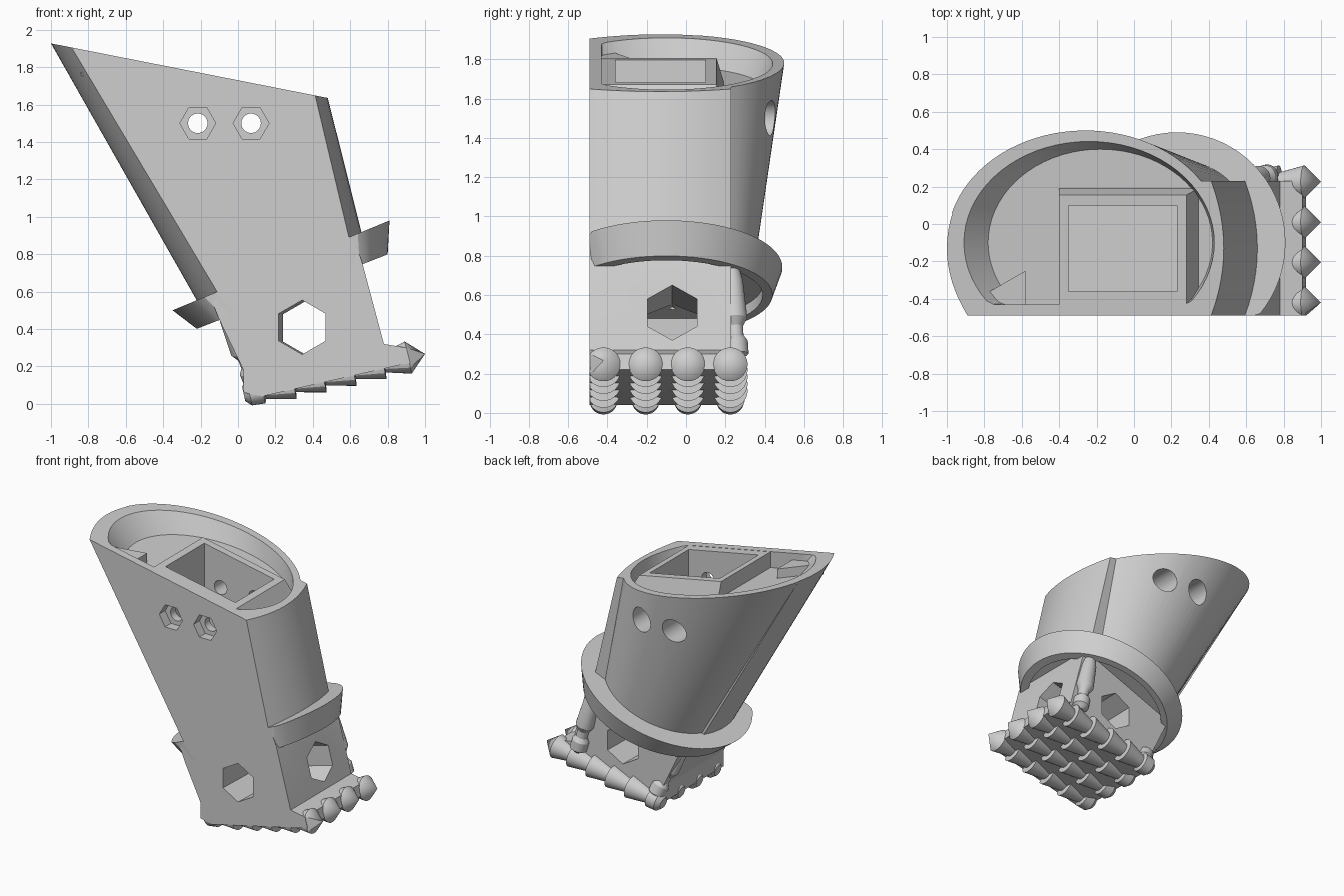
import bpy, bmesh, math
from mathutils import Vector

if "Cube" in bpy.data.objects:
    bpy.data.objects.remove(bpy.data.objects["Cube"])

grey = bpy.data.materials.new("plain grey")
grey.use_nodes = True
grey.diffuse_color = (0.62, 0.62, 0.62, 1)
grey.node_tree.nodes["Principled BSDF"].inputs["Base Color"].default_value = (0.62, 0.62, 0.62, 1)

FRONT = -0.49          # flat front plane
MID = -0.1             # y of the round sections


def top_z(x):
    return 1.73 - 0.197 * x


def base_z(x):
    return 0.6 + 0.414 * x


def tray_z(x):
    return top_z(x) - 0.12


def finish(name, bm):
    bmesh.ops.remove_doubles(bm, verts=bm.verts, dist=1e-5)
    bmesh.ops.recalc_face_normals(bm, faces=bm.faces)
    mesh = bpy.data.meshes.new(name)
    bm.to_mesh(mesh)
    bm.free()
    mesh.materials.append(grey)
    obj = bpy.data.objects.new(name, mesh)
    bpy.context.collection.objects.link(obj)
    return obj


def loft(name, low, high):
    """Closed solid between two matching rings."""
    bm = bmesh.new()
    a = [bm.verts.new(p) for p in low]
    b = [bm.verts.new(p) for p in high]
    n = len(a)
    for i in range(n):
        j = (i + 1) % n
        bm.faces.new((a[i], a[j], b[j], b[i]))
    bm.faces.new(a[::-1])
    bm.faces.new(b)
    return finish(name, bm)


def lathe(name, start, end, profile, segs=32, phase=0.0, front=-9):
    """Revolve (fraction along axis, radius) pairs; flatten whatever passes the front."""
    start, end = Vector(start), Vector(end)
    w = (end - start).normalized()
    ref = Vector((0, 0, 1)) if abs(w.z) < 0.95 else Vector((1, 0, 0))
    u = (ref - w * ref.dot(w)).normalized()
    v = w.cross(u)
    bm = bmesh.new()
    rings = []
    for t, r in profile:
        ring = []
        for i in range(segs):
            k = phase + math.tau * i / segs
            p = start.lerp(end, t) + (u * math.cos(k) + v * math.sin(k)) * r
            p.y = max(p.y, front)
            ring.append(bm.verts.new(p))
        rings.append(ring)
    for a, b in zip(rings, rings[1:]):
        for i in range(segs):
            j = (i + 1) % segs
            bm.faces.new((a[i], a[j], b[j], b[i]))
    bm.faces.new(rings[0])
    if profile[-1][1] > 0:
        bm.faces.new(rings[-1])
    return finish(name, bm)


def rod(start, end, r, segs=32, phase=0.0):
    return lathe("cutter", start, end, [(0, r), (1, r)], segs, phase)


def combine(obj, other, op):
    """Bake a boolean and drop the second object."""
    mod = obj.modifiers.new(op, 'BOOLEAN')
    mod.operation, mod.object, mod.solver = op, other, 'EXACT'
    bpy.context.view_layer.update()
    deps = bpy.context.evaluated_depsgraph_get()
    mesh = bpy.data.meshes.new_from_object(obj.evaluated_get(deps))
    obj.modifiers.clear()
    obj.data = mesh
    bpy.data.objects.remove(other)


def ellipse(cx, rx, ry, zf, front, n=72):
    """Oval ring on a sloping plane, flattened at the front."""
    pts = []
    for i in range(n):
        k = math.tau * i / n
        x = cx + rx * math.cos(k)
        pts.append((x, max(MID + ry * math.sin(k), front), zf(x)))
    return pts


def rect(x0, x1, y0, y1, zf):
    return [(x, y, zf(x)) for x, y in ((x0, y0), (x1, y0), (x1, y1), (x0, y1))]


def leg_ring(cx, rx, ry, right, left, zf):
    """Outline: right guard arc, oval back, left guard arc, flat front."""
    back, heel = 0.23, 0.06
    ring = []
    for i in range(13):
        y = FRONT + (back - FRONT) * i / 12
        ring.append((right - 0.52 * (y + 0.13) ** 2, y))
    k0 = math.asin((back - MID) / ry)
    k1 = math.pi - math.asin((heel - MID) / ry)
    for i in range(33):
        k = k0 + (k1 - k0) * i / 32
        ring.append((cx + rx * math.cos(k), MID + ry * math.sin(k)))
    for i in range(13):
        y = heel + (FRONT - heel) * i / 12
        ring.append((left + 0.85 * (y + 0.13) ** 2, y))
    return [(x, y, zf(x)) for x, y in ring]


# Leaning, tapered leg with curved guards on both sides
body = loft("leg_shell", leg_ring(0.24, 0.42, 0.44, 0.67, -0.2, base_z),
            leg_ring(-0.26, 0.74, 0.6, 0.48, -1, top_z))

# Shallow tray in the top, with the socket block standing in it
combine(body, loft("tray", ellipse(-0.18, 0.6, 0.5, tray_z, -0.43),
                   ellipse(-0.245, 0.675, 0.545, lambda x: top_z(x) + 0.01, -0.43)), 'DIFFERENCE')
combine(body, loft("socket", rect(-0.4, 0.36, -0.45, 0.2, lambda x: tray_z(x) - 0.03),
                   rect(-0.4, 0.28, -0.45, 0.155, lambda x: top_z(x) - 0.002)), 'UNION')
combine(body, loft("pit", rect(-0.35, 0.23, -0.36, 0.1, lambda x: 1.15),
                   rect(-0.35, 0.23, -0.36, 0.1, lambda x: 2)), 'DIFFERENCE')

# Bolt holes: hexagonal recess in front, round recess behind
for x in (-0.215, 0.07):
    combine(body, rod((x, -0.6, 1.5), (x, 0.6, 1.5), 0.052), 'DIFFERENCE')
    combine(body, rod((x, -0.6, 1.5), (x, -0.42, 1.5), 0.096, 6, math.pi / 6), 'DIFFERENCE')
    combine(body, rod((x, 0.24, 1.5), (x, 0.7, 1.5), 0.09), 'DIFFERENCE')

# Corner gusset in the tray
corner = [(-0.84, -0.44), (-0.58, -0.44), (-0.58, -0.25), (-0.84, -0.4)]
gusset = loft("tray_gusset", [(x, y, tray_z(x) - 0.02) for x, y in corner],
              [(x, y, top_z(x) - 0.05) for x, y in corner])

# Tilted collar, hollow underneath
def collar_low(x):
    return 0.487 + 0.39 * x

def collar_high(x):
    return 0.645 + 0.414 * x

collar = loft("collar", ellipse(0.29, 0.51, 0.54, collar_low, FRONT),
              ellipse(0.23, 0.58, 0.59, collar_high, FRONT))
combine(collar, loft("hollow", ellipse(0.29, 0.46, 0.49, lambda x: collar_low(x) - 0.03, FRONT + 0.05),
                     ellipse(0.27, 0.46, 0.49, lambda x: collar_low(x) + 0.06, FRONT + 0.05)),
        'DIFFERENCE')

# Foot block with its sole, cut by hexagonal windows
side = [(0.03, 0.06), (0.13, 0.04), (0.92, 0.22), (0.9, 0.3), (0.78, 0.32), (0.66, 0.77),
        (0.62, 0.86), (0.1, 0.64), (-0.14, 0.55), (-0.1, 0.45), (0.03, 0.18)]
foot = loft("foot_block", [(x, FRONT, z) for x, z in side], [(x, 0.23, z) for x, z in side])
combine(foot, rod((0.34, -0.6, 0.41), (0.37, 0.4, 0.405), 0.145, 6), 'DIFFERENCE')
combine(foot, rod((0.35, -0.07, 0.4), (0.9, -0.07, 0.56), 0.145, 6), 'DIFFERENCE')

# Rows of stacked cones under the sole
def sole_z(x):
    return 0.047 + 0.22 * x

x0, x1 = 0.03, 1.0
teeth = [(0.03, 0.04), (0.06, 0.07), (0.13, 0.075)]
for i in range(5):
    x = 0.14 + 0.16 * i
    teeth += [(x, 0.052), (x + (0.155 if i < 4 else 0.13), 0.088)]
teeth.append((1.0, 0))
profile = [((x - x0) / (x1 - x0), r) for x, r in teeth]
cones = [lathe(f"sole_cones_{i + 1}", (x0, y, sole_z(x0)), (x1, y, sole_z(x1)), profile, 28, front=FRONT)
         for i, y in enumerate((-0.42, -0.205, 0.01, 0.225))]

# Turned struts between collar and sole
turned = [(0, 0.02), (0.06, 0.06), (0.2, 0.06), (0.26, 0.04), (0.36, 0.04),
          (0.45, 0.065), (0.85, 0.055), (1, 0.04)]
struts = [lathe("strut_toe", (0.72, 0.26, 0.27), (0.6, 0.23, 0.74), turned),
          lathe("strut_heel", (0.1, 0.23, 0.09), (-0.07, 0.08, 0.52), turned)]

# Smooth the round surfaces, keep hard edges
for obj in [body, gusset, collar, foot] + cones + struts:
    bpy.ops.object.select_all(action='DESELECT')
    obj.select_set(True)
    bpy.context.view_layer.objects.active = obj
    bpy.ops.object.shade_smooth_by_angle(angle=math.radians(25))
